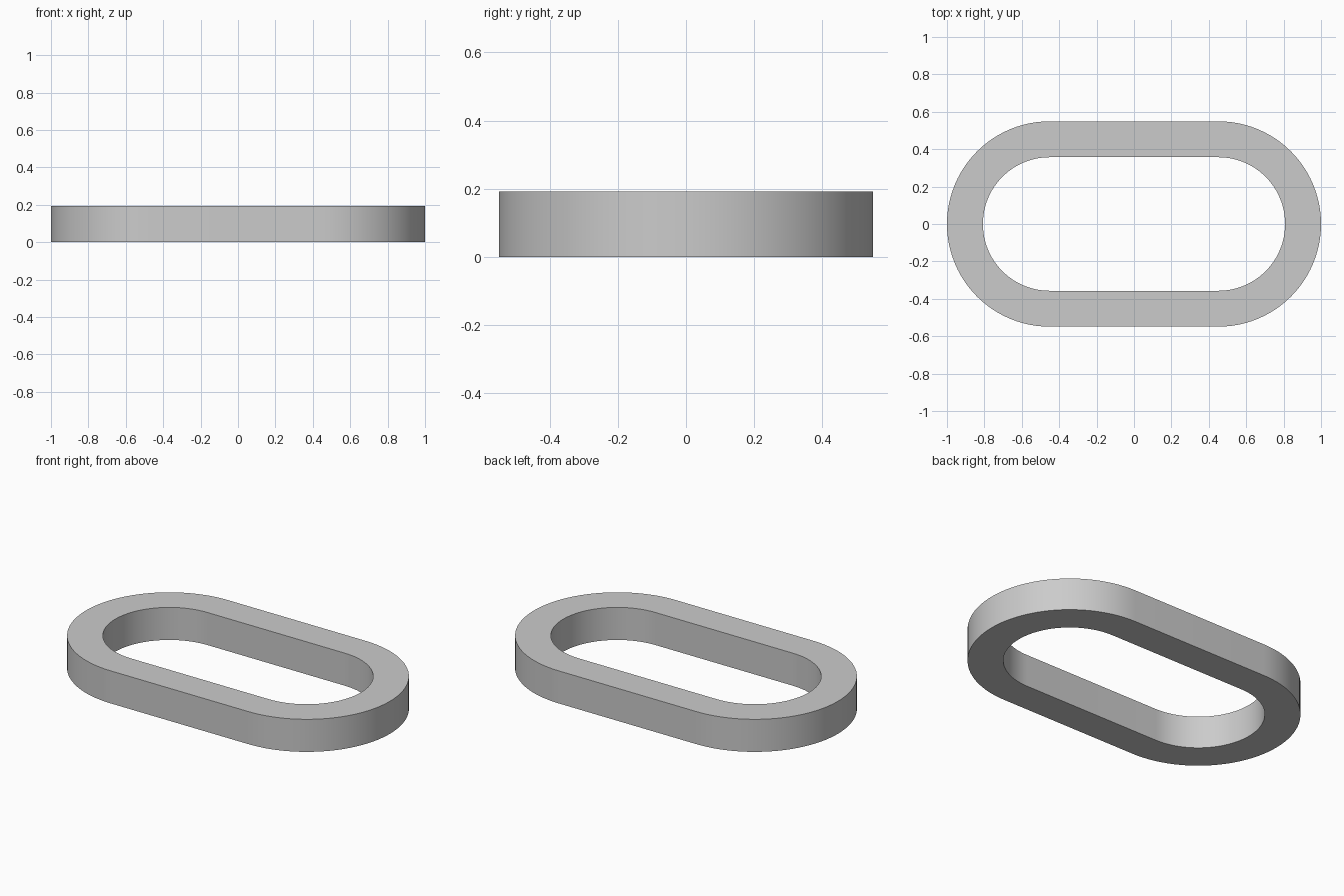
import bpy, bmesh
from math import pi, sin, cos, radians

if "Cube" in bpy.data.objects:
    bpy.data.objects.remove(bpy.data.objects["Cube"])

HALF_STRAIGHT = 0.451   # arc centres at x = +/- this
R_OUTER, R_INNER = 0.549, 0.357
HEIGHT = 0.193
SEGMENTS = 48           # per half-circle end


def stadium(bm, radius, z):
    """Ring of vertices: two half circles joined by straight sides."""
    verts = []
    for side, start in ((1, -pi / 2), (-1, pi / 2)):
        for i in range(SEGMENTS + 1):
            a = start + pi * i / SEGMENTS
            verts.append(bm.verts.new((side * HALF_STRAIGHT + radius * cos(a), radius * sin(a), z)))
    return verts


# Oval link: rectangular section swept round a stadium outline
bm = bmesh.new()
rings = [stadium(bm, r, z) for r, z in
         ((R_OUTER, 0), (R_OUTER, HEIGHT), (R_INNER, HEIGHT), (R_INNER, 0))]
n = len(rings[0])
for k in range(4):
    a, b = rings[k], rings[(k + 1) % 4]
    for i in range(n):
        j = (i + 1) % n
        bm.faces.new((a[i], a[j], b[j], b[i]))
bmesh.ops.recalc_face_normals(bm, faces=bm.faces)

mesh = bpy.data.meshes.new("oval_link")
bm.to_mesh(mesh)
bm.free()
link = bpy.data.objects.new("oval_link", mesh)
bpy.context.collection.objects.link(link)

# Smooth curved walls, keep rims sharp
bpy.context.view_layer.objects.active = link
link.select_set(True)
bpy.ops.object.shade_smooth_by_angle(angle=radians(30))
